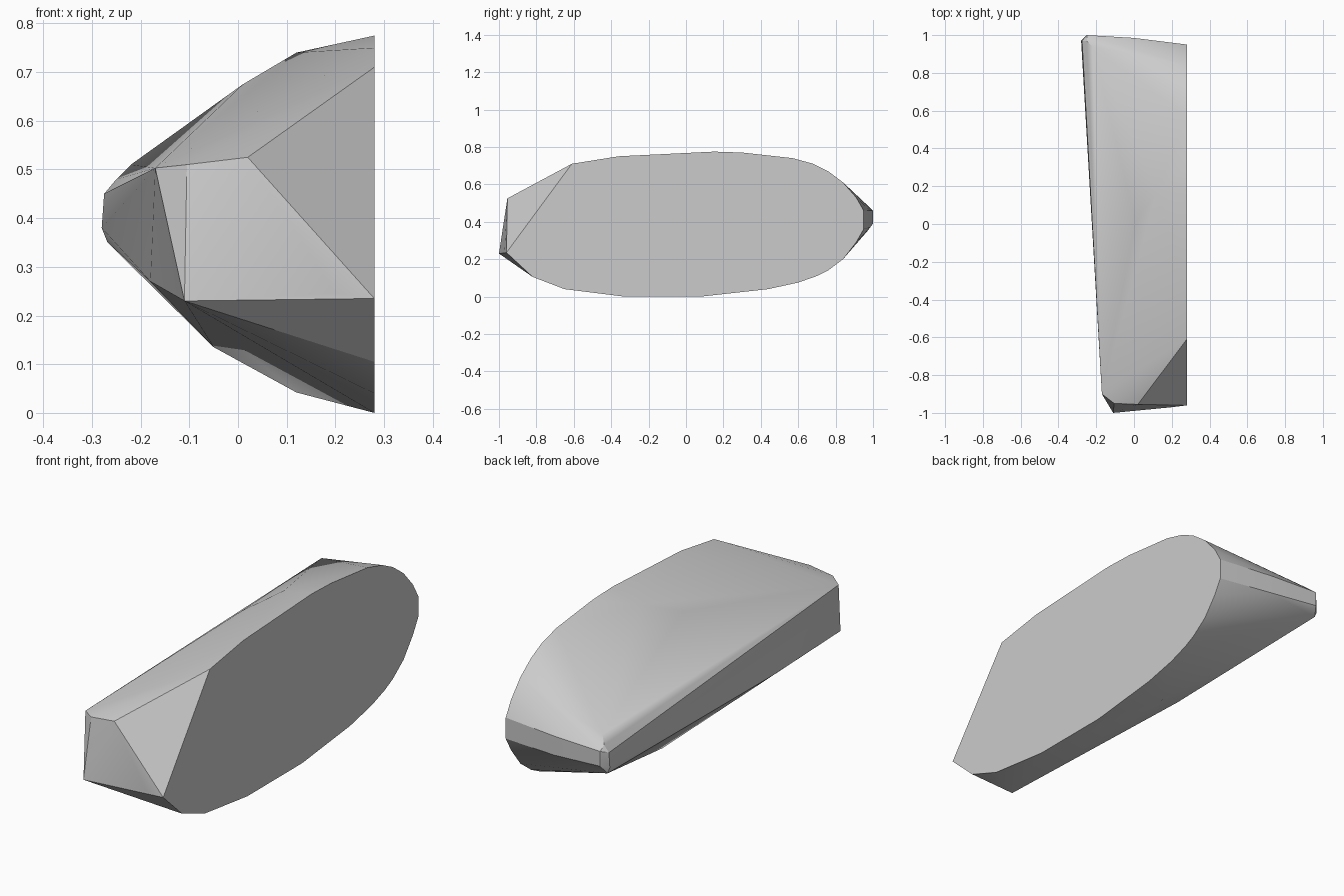
import bpy, bmesh
from math import radians

if "Cube" in bpy.data.objects:
    bpy.data.objects.remove(bpy.data.objects["Cube"])

# Flat side outline (y, z) on the plane x = 0.28
side = [(-.61, .71), (-.36, .75), (.15, .775), (.3, .77), (.57, .74),
        (.68, .71), (.76, .67), (.84, .61), (.91, .53), (.95, .46),
        (.95, .36), (.91, .29), (.84, .2), (.76, .14), (.7, .11),
        (.6, .075), (.44, .04), (.08, 0), (-.33, 0), (-.65, .04),
        (-.82, .105), (-.96, .235)]

# Blunt front nose
nose = [(-.11, -1, .23), (.2, -.97, .245), (.02, -.955, .525),
        (-.105, -.95, .51), (-.17, -.9, .503)]

# Small chipped tip at the back
tip = [(-.28, .97, .38), (-.275, .97, .45), (-.25, 1, .39), (-.25, 1, .46),
       (-.25, .97, .48), (-.22, .94, .51), (-.268, .97, .35),
       (0, .985, .37), (0, .985, .46)]

# Upper and lower ridges of the rounded flank
ridges = [(.01, .01, .675), (.12, .17, .74),
          (-.18, -.4, .27), (-.05, .25, .135), (.12, .35, .042)]

# Convex faceted stone wrapped around all the key corners
bm = bmesh.new()
for p in [(.28, y, z) for y, z in side] + nose + tip + ridges:
    bm.verts.new(p)
hull = bmesh.ops.convex_hull(bm, input=bm.verts)
loose = {g for g in hull["geom_interior"] if isinstance(g, bmesh.types.BMVert)}
bmesh.ops.delete(bm, geom=[v for v in bm.verts if v in loose or not v.link_faces], context='VERTS')
bmesh.ops.dissolve_limit(bm, angle_limit=radians(.5), verts=bm.verts, edges=bm.edges)
bmesh.ops.recalc_face_normals(bm, faces=bm.faces)

mesh = bpy.data.meshes.new("faceted_stone")
bm.to_mesh(mesh)
bm.free()
stone = bpy.data.objects.new("faceted_stone", mesh)
bpy.context.collection.objects.link(stone)

# Soft flank with crisp edges
bpy.context.view_layer.objects.active = stone
stone.select_set(True)
bpy.ops.object.shade_smooth_by_angle(angle=radians(20))
